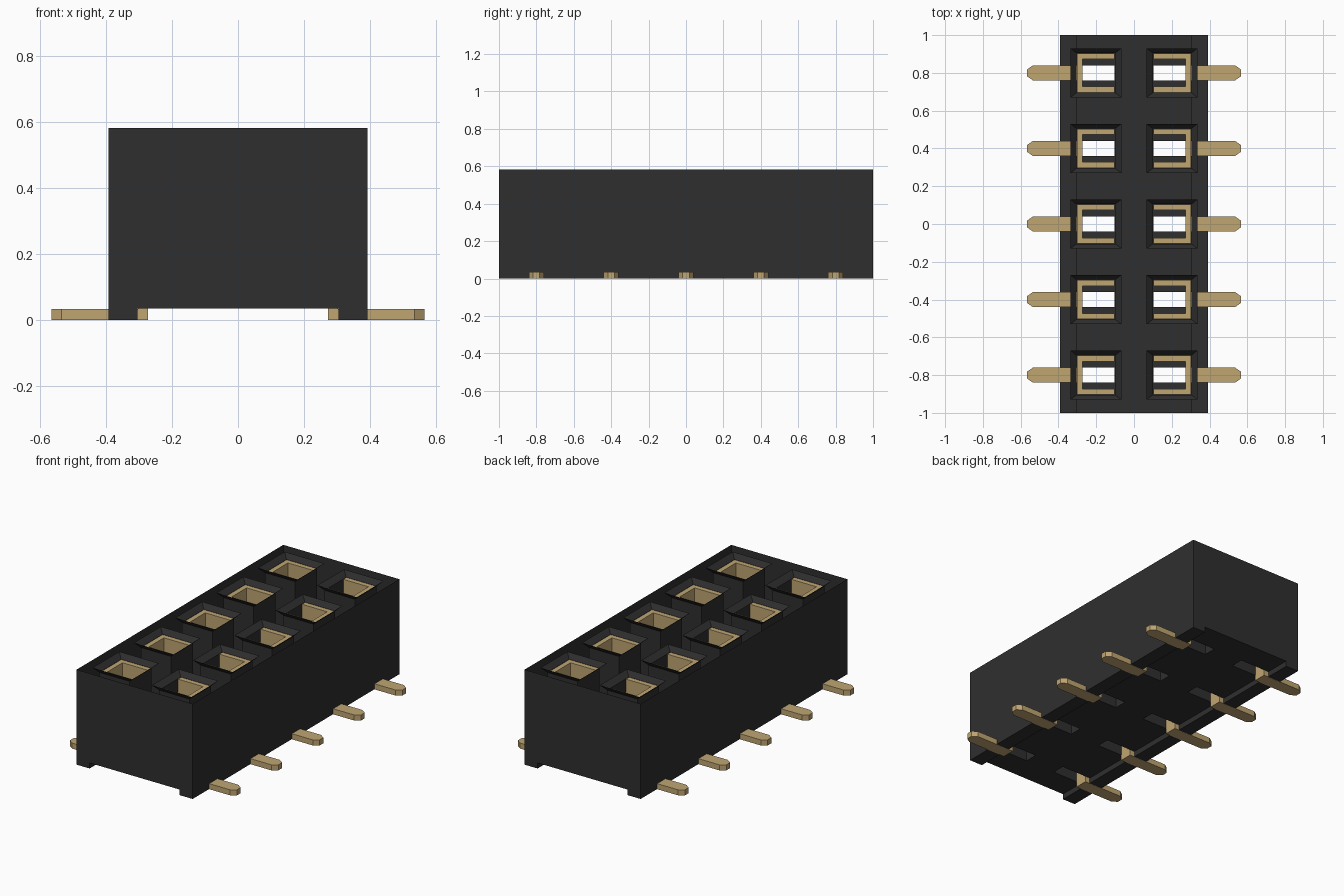
import bpy, bmesh

cube = bpy.data.objects.get("Cube")
if cube:
    bpy.data.objects.remove(cube, do_unlink=True)


def make_material(name, rgb):
    mat = bpy.data.materials.new(name)
    mat.use_nodes = True
    mat.diffuse_color = (*rgb, 1)
    bsdf = mat.node_tree.nodes["Principled BSDF"]
    bsdf.inputs["Base Color"].default_value = (*rgb, 1)
    bsdf.inputs["Roughness"].default_value = 0.6
    return mat


BLACK = make_material("black plastic", (0.028, 0.028, 0.028))
GOLD = make_material("gold metal", (0.53, 0.38, 0.17))

HALF_X, TOP = 0.393, 0.583
RAIL_X, FLOOR_Z, RAIL_Z = 0.305, 0.035, 0.001
SLOT_IN, SLOT_OUT, SLOT_Y = 0.102, 0.304, 0.04
WELL_Z, RIM_Z = 0.10, 0.553
ROWS = [-0.8, -0.4, 0.0, 0.4, 0.8]


def finish(bm, name, mat):
    mesh = bpy.data.meshes.new(name)
    bm.to_mesh(mesh)
    bm.free()
    mesh.materials.append(mat)
    obj = bpy.data.objects.new(name, mesh)
    bpy.context.collection.objects.link(obj)
    return obj


def prism(bm, outline, z0, z1):
    """Closed solid from an (x, y) outline."""
    low = [bm.verts.new((x, y, z0)) for x, y in outline]
    high = [bm.verts.new((x, y, z1)) for x, y in outline]
    faces = [bm.faces.new(low), bm.faces.new(high)]
    n = len(outline)
    for i in range(n):
        j = (i + 1) % n
        faces.append(bm.faces.new((low[i], low[j], high[j], high[i])))
    bmesh.ops.recalc_face_normals(bm, faces=faces)


# Housing: open-topped shell with a shallow channel along the underside
bm = bmesh.new()
profile = [(-HALF_X, TOP), (-HALF_X, RAIL_Z), (-RAIL_X, RAIL_Z), (-RAIL_X, FLOOR_Z),
           (RAIL_X, FLOOR_Z), (RAIL_X, RAIL_Z), (HALF_X, RAIL_Z), (HALF_X, TOP)]
front = [bm.verts.new((x, -1, z)) for x, z in profile]
back = [bm.verts.new((x, 1, z)) for x, z in profile]
bm.faces.new(front)
bm.faces.new(back[::-1])
for i in range(len(profile) - 1):
    if i != 3:                       # the floor is built separately with slots
        bm.faces.new((front[i], back[i], back[i + 1], front[i + 1]))
finish(bm, "housing_shell", BLACK)

# Floor: a grid of faces that leaves a slot under each contact
bm = bmesh.new()
xs = [-RAIL_X, -SLOT_OUT, -SLOT_IN, SLOT_IN, SLOT_OUT, RAIL_X]
ys = [-1] + [y + d for y in ROWS for d in (-SLOT_Y, SLOT_Y)] + [1]
for i in range(len(xs) - 1):
    for j in range(len(ys) - 1):
        if i in (1, 3) and j % 2 == 1:
            continue
        corners = [(xs[i], ys[j]), (xs[i], ys[j + 1]),
                   (xs[i + 1], ys[j + 1]), (xs[i + 1], ys[j])]
        bm.faces.new([bm.verts.new((x, y, FLOOR_Z)) for x, y in corners])
bmesh.ops.remove_doubles(bm, verts=bm.verts, dist=0.0001)
finish(bm, "housing_floor", BLACK)


def well(bm, side, y):
    """Chamfered mouth, straight walls, bottom ledge and slot."""
    rings = [(0.067, 0.335, 0.13, TOP), (0.10, 0.305, 0.105, RIM_Z),
             (0.10, 0.305, 0.105, WELL_Z), (SLOT_IN, SLOT_OUT, SLOT_Y, WELL_Z),
             (SLOT_IN, SLOT_OUT, SLOT_Y, FLOOR_Z)]
    last = None
    for near, far, h, z in rings:
        a, b = sorted((side * near, side * far))
        ring = [bm.verts.new(p) for p in
                ((a, y - h, z), (b, y - h, z), (b, y + h, z), (a, y + h, z))]
        if last:
            for i in range(4):
                j = (i + 1) % 4
                bm.faces.new((last[i], last[j], ring[j], ring[i]))
        last = ring


def contact(bm, side, y):
    """U-shaped spring, riser through the slot and solder tail."""
    near, far, h, t = 0.103, 0.303, 0.103, 0.03
    spring = [(near, -h), (far, -h), (far, h), (near, h),
              (near, h - t), (far - t, h - t), (far - t, t - h), (near, t - h)]
    riser = [(far - t, -0.039), (far, -0.039), (far, 0.039), (far - t, 0.039)]
    tail = [(far - t, -0.04), (0.535, -0.04), (0.566, -0.018),
            (0.566, 0.018), (0.535, 0.04), (far - t, 0.04)]
    for outline, z0, z1 in ((spring, WELL_Z + 0.001, RIM_Z),
                            (riser, 0.033, WELL_Z + 0.002),
                            (tail, 0, 0.034)):
        prism(bm, [(side * x, y + dy) for x, dy in outline], z0, z1)


# Two columns of sockets
for side, label in ((-1, "right"), (1, "left")):
    for n, y in enumerate(ROWS, 1):
        for build, part, mat in ((well, "socket_well", BLACK), (contact, "contact_pin", GOLD)):
            bm = bmesh.new()
            build(bm, side, y)
            finish(bm, f"{label}_{part}_{n}", mat)
